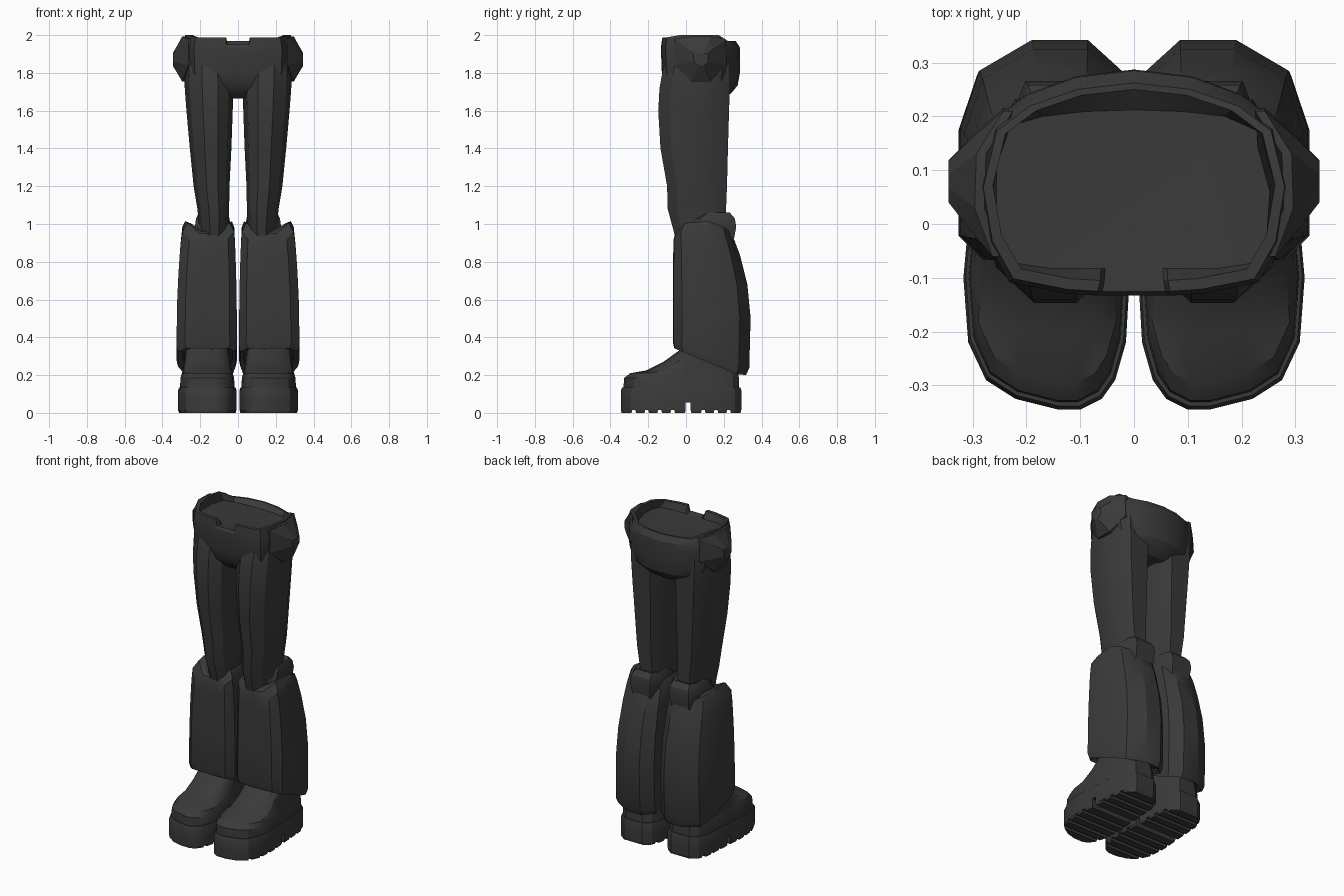
import bpy, bmesh, math

cube = bpy.data.objects.get("Cube")
if cube:
    bpy.data.objects.remove(cube, do_unlink=True)

mat = bpy.data.materials.new("charcoal")
mat.use_nodes = True
colour = (0.042, 0.042, 0.042, 1)
mat.diffuse_color = colour
mat.node_tree.nodes["Principled BSDF"].inputs["Base Color"].default_value = colour


def loft(name, rings, mirror=True, angle=28):
    """Skin a stack of equal-length rings, cap both ends, mirror across x."""
    bm = bmesh.new()
    rows = [[bm.verts.new(p) for p in ring] for ring in rings]
    n = len(rows[0])
    for a, b in zip(rows, rows[1:]):
        for i in range(n):
            j = (i + 1) % n
            bm.faces.new((a[i], a[j], b[j], b[i]))
    bm.faces.new(rows[0])
    bm.faces.new(rows[-1])
    bmesh.ops.recalc_face_normals(bm, faces=bm.faces)
    mesh = bpy.data.meshes.new(name)
    bm.to_mesh(mesh)
    bm.free()
    mesh.materials.append(mat)
    ob = bpy.data.objects.new(name, mesh)
    bpy.context.collection.objects.link(ob)
    bpy.ops.object.select_all(action='DESELECT')
    bpy.context.view_layer.objects.active = ob
    ob.select_set(True)
    bpy.ops.object.shade_smooth_by_angle(angle=math.radians(angle))
    if mirror:
        ob.modifiers.new("mirror", 'MIRROR').use_mirror_merge = False
    return ob


def lerp(a, b, t):
    return a + (b - a) * t


def interp(table, v, col):
    """Piecewise linear lookup of a column by the first column."""
    for a, b in zip(table, table[1:]):
        if v <= b[0]:
            t = max(0, (v - a[0]) / (b[0] - a[0]))
            return lerp(a[col], b[col], t)
    return table[-1][col]


def section(shape, x0, x1, y0, y1, z):
    """Place a unit cross-section in a box; z is a number or a function of y."""
    pts = []
    for u, v in shape:
        y = lerp(y0, y1, v)
        pts.append((lerp(x0, x1, u), y, z(y) if callable(z) else z))
    return pts


def both_sides(half):
    return half + [(-u, v) for u, v in reversed(half[:-1])]


# Trouser legs with a flat front crease, sinking into the waist at the top
leg_shape = [(.32, 0), (.64, 0), (.9, .16), (1, .42), (.96, .75), (.75, 1),
             (.25, 1), (.04, .75), (0, .42), (.1, .14)]
leg = [(.90, .06, .20, -.05, .20), (.98, .05, .205, -.07, .205),
       (1.08, .047, .215, -.097, .212), (1.2, .045, .235, -.10, .217),
       (1.4, .035, .255, -.135, .222), (1.6, .028, .273, -.147, .228),
       (1.72, .024, .282, -.14, .232), (1.82, .024, .286, -.122, .232),
       (1.92, .03, .275, -.085, .215)]
loft("trouser_leg", [section(leg_shape, *r[1:], r[0]) for r in leg])

# Seat and waist with a raised rim, front notch and recessed floor
waist_shape = both_sides([(.21, 0), (.24, 0), (.45, .01), (.8, .06), (.94, .24),
                          (1, .5), (.91, .77), (.69, .89), (.37, .97), (0, 1)])
floor_shape = both_sides([(.21, 0), (.24, 0), (.6, 0), (.9, .04), (1, .22),
                          (1, .65), (.9, .9), (.66, .96), (.35, .99), (0, 1)])
waist = [(1.665, .12, -.04, .20), (1.695, .225, -.08, .242),
         (1.735, .262, -.11, .274), (1.80, .286, -.128, .285),
         (1.90, .29, -.132, .287), (1.935, .29, -.133, .285),
         (2.0, .28, -.125, .262), (2.0, .262, -.105, .25),
         (1.945, .255, -.083, .212)]
rings = []
for z, sx, y0, y1 in waist:
    shape = floor_shape if z == 1.945 else waist_shape
    ring = section(shape, 0, sx, y0, y1, z)
    if z == 2.0:
        ring = [(x, y, 1.95 if abs(x) < .23 * sx and y < 0
                 else z - .012 * (y < -.08) - .03 * (y > .21)) for x, y, z in ring]
    rings.append(ring)
loft("seat_and_waist", rings, mirror=False)

# Faceted hip pads whose rim follows the curve of the waist
pad_shape = [(-.06, 1.98), (.03, 1.992), (.13, 1.992), (.21, 1.98), (.215, 1.84),
             (.13, 1.755), (.03, 1.755), (-.06, 1.84)]
pad_base = [(-.06, .245), (.03, .278), (.13, .275), (.21, .225)]
rings = []
for s, lift, apex in ((1, 0, 0), (1, .018, 0), (.62, .008, .6), (.28, 0, 1)):
    rings.append([(lerp(interp(pad_base, y, 1) + lift, .345, apex),
                   lerp(.08, y, s), lerp(1.87, z, s)) for y, z in pad_shape])
loft("hip_pad", rings, angle=12)

# Cuffs behind the knees
cuff_shape = [(.2, 0), (.8, 0), (1, .2), (1, .75), (.86, 1), (.14, 1), (0, .75), (0, .2)]
cuff = [(.90, .05, .22, .0, .25), (.985, .04, .228, .0, .266),
        (1.03, .045, .222, .03, .258), (1.06, .055, .208, .09, .232),
        (1.05, .07, .19, .1, .20)]
loft("knee_cuff", [section(cuff_shape, *r[1:], r[0]) for r in cuff])

# Shin guards with slanted lower hem and dipped upper collar
guard_shape = [(.12, 0), (.5, -.01), (.86, 0), (1, .11), (1, .6), (.89, .86),
               (.58, 1), (.25, 1), (.05, .86), (0, .6), (0, .11)]
collar_shape = [(.3, 0), (.5, -.01), (.7, 0), (.95, .17), (1, .6), (.9, .86),
                (.68, 1), (.27, 1), (.07, .86), (0, .6), (.05, .17)]
hem = [(-.07, .345), (.28, .2), (.35, .2)]
top = [(-.06, .945), (-.01, 1.005), (.12, 1.015), (.19, .99), (.23, .96)]
guard = [(.04, .03, .295, -.04, .29), (0, .012, .318, -.058, .318),
         (.05, .005, .326, -.066, .335), (.4, .007, .322, -.066, .342),
         (.63, .01, .315, -.066, .325), (.84, .015, .305, -.064, .285),
         (.96, .02, .295, -.062, .25), (1, .032, .28, -.055, .235),
         (.985, .055, .25, -.04, .21)]
loft("shin_guard", [section(collar_shape if r[0] > .98 else guard_shape, *r[1:],
                            lambda y, t=r[0]:
                            lerp(interp(hem, y, 1), interp(top, y, 1), t))
                    for r in guard])

# Foot outline: y, inner x, outer x
FOOT = [(-.345, .10, .14), (-.325, .06, .22), (-.29, .035, .275),
        (-.22, .015, .308), (-.1, .008, .317), (0, .018, .308),
        (.2, .03, .295), (.26, .055, .27), (.293, .10, .225)]


def foot_ring(z, ya=-.345, yb=.293, width=1, stretch=False):
    """Foot outline at height z, either squeezed or sliced to ya..yb."""
    if stretch:
        rows = [(lerp(ya, yb, (y + .345) / .638), a, b) for y, a, b in FOOT]
    else:
        ys = [ya] + [r[0] for r in FOOT if ya < r[0] < yb] + [yb]
        rows = [(y, interp(FOOT, y, 1), interp(FOOT, y, 2)) for y in ys]
    c = .163
    return ([(lerp(c, a, width), y, z) for y, a, b in rows] +
            [(lerp(c, b, width), y, z) for y, a, b in reversed(rows)])


# Boot uppers
upper = [(.11, -.332, .282, .94), (.185, -.328, .28, .92),
         (.21, -.295, .276, .87), (.225, -.21, .27, .84), (.27, -.12, .264, .8),
         (.335, -.03, .255, .76), (.45, .01, .24, .7)]
loft("boot_upper", [foot_ring(*r, stretch=True) for r in upper])

# Soles: one full layer, then front and heel blocks with cross lugs
loft("sole", [foot_ring(.055), foot_ring(.12),
              foot_ring(.134, -.338, .288, .97, True)])
for name, ya, yb, lugs in (("front", -.345, -.002, 5), ("heel", .024, .293, 4)):
    loft(name + "_sole_block", [foot_ring(.014, ya, yb), foot_ring(.06, ya, yb)])
    step = (yb - ya) / lugs
    for i in range(lugs):
        a = ya + i * step + (.008 if i else 0)
        b = ya + (i + 1) * step - (.008 if i < lugs - 1 else 0)
        loft(f"{name}_lug_{i + 1}", [foot_ring(0, a + .004, b - .004, .97),
                                     foot_ring(.016, a, b)])
